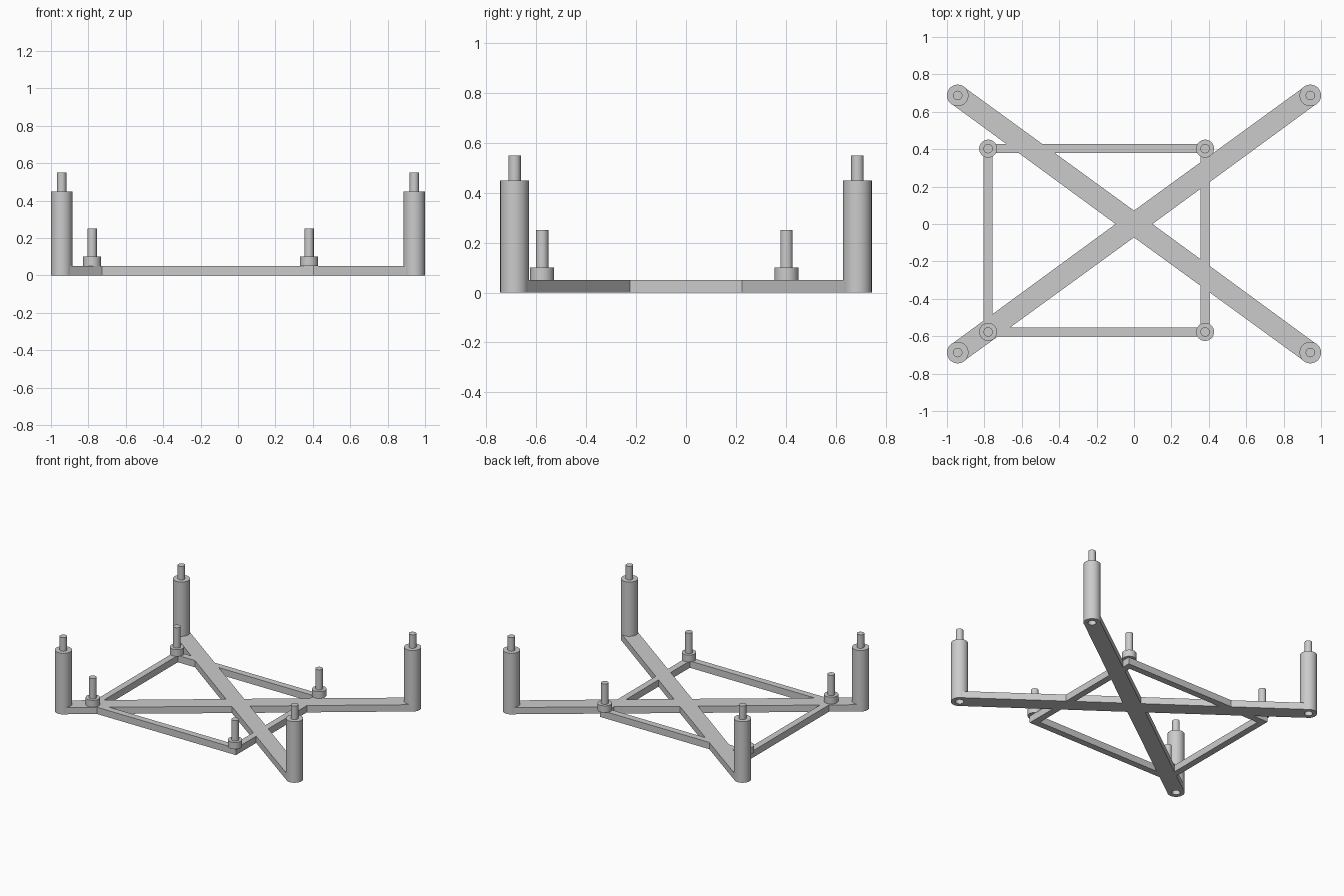
import bpy
import bmesh
from math import cos, sin, pi, atan2, hypot

cube = bpy.data.objects.get("Cube")
if cube:
    bpy.data.objects.remove(cube, do_unlink=True)

grey = bpy.data.materials.new("plain grey")
grey.use_nodes = True
grey.diffuse_color = (0.6, 0.6, 0.6, 1)
grey.node_tree.nodes["Principled BSDF"].inputs["Base Color"].default_value = (0.6, 0.6, 0.6, 1)

POST_X, POST_Y, POST_R = 0.9425, 0.6875, 0.0575
HOLE_R, HOLE_TOP = 0.028, 0.1
PIN_R = 0.025
PLATE = 0.05
SIDES = 48


def finish(name, bm, smooth=False):
    bmesh.ops.recalc_face_normals(bm, faces=bm.faces[:])
    mesh = bpy.data.meshes.new(name)
    bm.to_mesh(mesh)
    bm.free()
    mesh.materials.append(grey)
    obj = bpy.data.objects.new(name, mesh)
    bpy.context.collection.objects.link(obj)
    if smooth:
        bpy.ops.object.select_all(action="DESELECT")
        obj.select_set(True)
        bpy.context.view_layer.objects.active = obj
        bpy.ops.object.shade_smooth_by_angle(angle=0.6)
    return obj


def lathe(name, profile, x, y):
    """Revolve (radius, z) points that start and end on the axis."""
    bm = bmesh.new()
    verts = [bm.verts.new((r, 0, z)) for r, z in profile]
    edges = [bm.edges.new(pair) for pair in zip(verts, verts[1:])]
    bmesh.ops.spin(bm, geom=verts + edges, cent=(0, 0, 0), axis=(0, 0, 1),
                   angle=2 * pi, steps=SIDES, use_duplicate=False)
    bmesh.ops.remove_doubles(bm, verts=bm.verts[:], dist=0.0001)
    obj = finish(name, bm, smooth=True)
    obj.location = (x, y, 0)
    return obj


def extrude_up(bm, faces):
    grown = bmesh.ops.extrude_face_region(bm, geom=faces)["geom"]
    moved = [g for g in grown if isinstance(g, bmesh.types.BMVert)]
    bmesh.ops.translate(bm, verts=moved, vec=(0, 0, PLATE))


# Diagonal cross plate, each arm notched around the socket in its post
half = 0.058
reach = hypot(POST_X, POST_Y)
slope = atan2(POST_Y, POST_X)
outline = []
for i, angle in enumerate((slope, pi - slope, pi + slope, -slope)):
    end = [(reach, -half + 0.002)]
    for k in range(13):
        a = -pi / 2 - pi * k / 12
        end.append((reach + HOLE_R * cos(a), HOLE_R * sin(a)))
    end.append((reach, half - 0.002))
    outline += [(u * cos(angle) - v * sin(angle), u * sin(angle) + v * cos(angle))
                for u, v in end]
    # inner corner between this arm and the next
    outline.append([(0, half / cos(slope)), (-half / sin(slope), 0),
                    (0, -half / cos(slope)), (half / sin(slope), 0)][i])
bm = bmesh.new()
extrude_up(bm, [bm.faces.new([bm.verts.new((x, y, 0)) for x, y in outline])])
finish("cross_plate", bm)

# Thin rectangular frame
x0, x1, y0, y1 = -0.78, 0.38, -0.577, 0.403
bar = 0.024
bm = bmesh.new()
rings = []
for d in (bar, -bar):
    rings.append([bm.verts.new((x, y, 0)) for x, y in
                  ((x0 - d, y0 - d), (x1 + d, y0 - d), (x1 + d, y1 + d), (x0 - d, y1 + d))])
outer, inner = rings
extrude_up(bm, [bm.faces.new((outer[i], outer[(i + 1) % 4], inner[(i + 1) % 4], inner[i]))
                for i in range(4)])
finish("thin_frame", bm)

# Tall corner posts with a top pin and a socket underneath
post = [(0, HOLE_TOP), (HOLE_R, HOLE_TOP), (HOLE_R, 0), (POST_R, 0),
        (POST_R, 0.45), (PIN_R, 0.45), (PIN_R, 0.55), (0, 0.55)]
for sx, side in ((1, "left"), (-1, "right")):
    for sy, end in ((-1, "front"), (1, "back")):
        lathe(f"{end}_{side}_post", post, sx * POST_X, sy * POST_Y)

# Short collared pins on the frame corners
collar = [(0, PLATE), (0.048, PLATE), (0.048, 0.1), (PIN_R, 0.1), (PIN_R, 0.25), (0, 0.25)]
for x, side in ((x1, "left"), (x0, "right")):
    for y, end in ((y0, "front"), (y1, "back")):
        lathe(f"{end}_{side}_collar_pin", collar, x, y)
